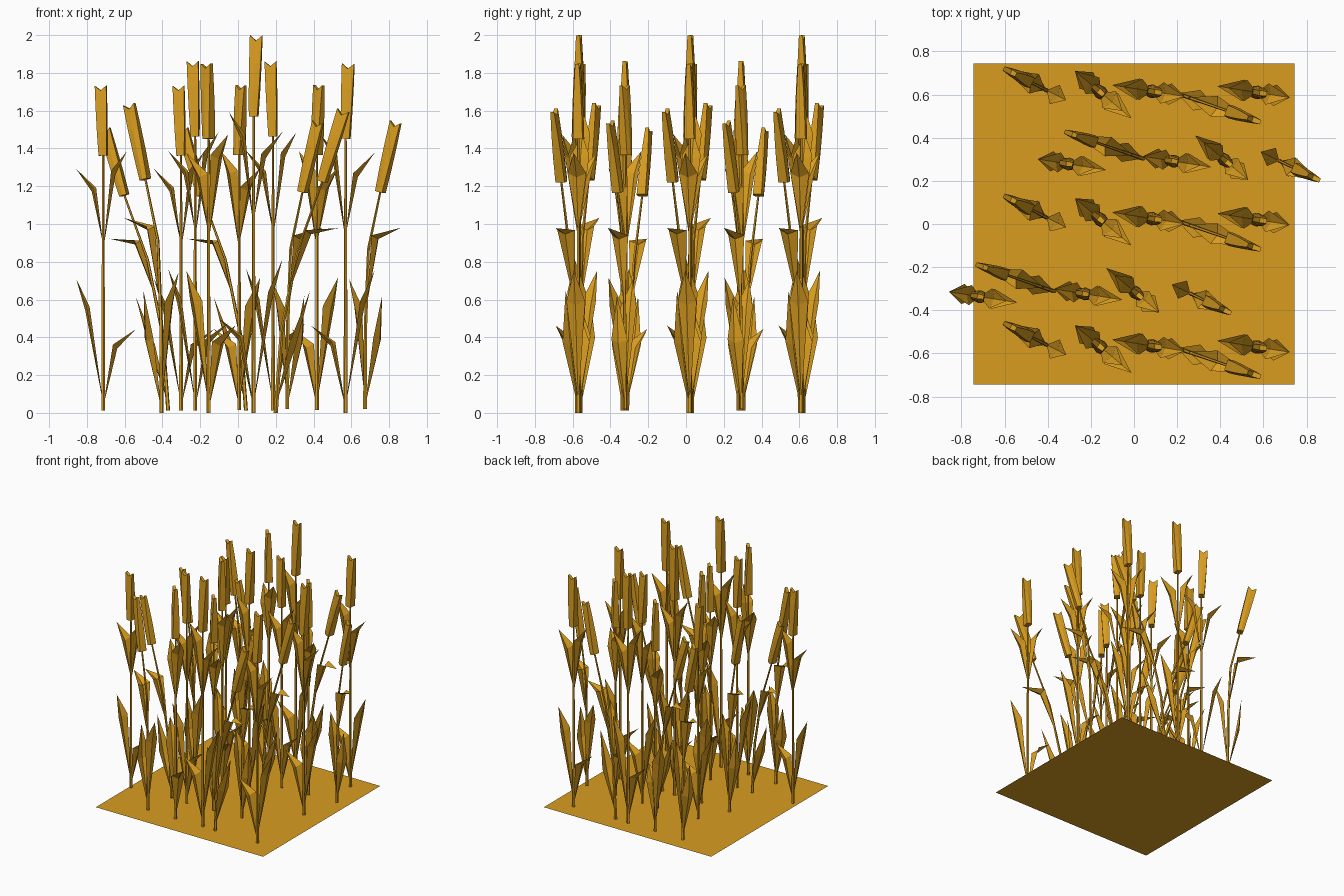
import bpy, bmesh, math
from mathutils import Vector, Matrix

if "Cube" in bpy.data.objects:
    bpy.data.objects.remove(bpy.data.objects["Cube"])

gold = bpy.data.materials.new("wheat gold")
gold.diffuse_color = (0.69, 0.335, 0.014, 1)
gold.use_nodes = True
gold.node_tree.nodes["Principled BSDF"].inputs["Base Color"].default_value = gold.diffuse_color


def finish(bm, name):
    me = bpy.data.meshes.new(name)
    bm.to_mesh(me)
    bm.free()
    me.materials.append(gold)
    ob = bpy.data.objects.new(name, me)
    bpy.context.collection.objects.link(ob)
    return ob


def loft(bm, rings):
    """Skin closed rings of points; returns the rings of vertices."""
    rv = [[bm.verts.new(p) for p in r] for r in rings]
    n = len(rv[0])
    for a, b in zip(rv, rv[1:]):
        for i in range(n):
            bm.faces.new((a[i], a[(i + 1) % n], b[(i + 1) % n], b[i]))
    bm.faces.new(rv[0][::-1])
    return rv


def add_stem(bm, path):
    rings = []
    for k, (x, z) in enumerate(path):
        r = 0.011 - 0.005 * k / (len(path) - 1)
        rings.append([(x + r * math.cos(a), r * math.sin(a), z)
                      for a in (i * math.tau / 5 for i in range(5))])
    loft(bm, rings)


def add_head(bm, bottom, top):
    """Flattened ear: wide from the front, tapering from the side, notched top."""
    b, t = Vector((bottom[0], 0, bottom[1])), Vector((top[0], 0, top[1]))
    up = (t - b).normalized()
    side = Vector((up.z, 0, -up.x))
    dep = Vector((0, 1, 0))
    rings = []
    for f, w, d, notch in ((0, .021, .030, 0), (.35, .026, .027, .01),
                           (.68, .029, .021, .015), (1, .031, .012, .025)):
        c = b.lerp(t, f)
        ring = []
        for u, v in ((-1, -.8), (0, -1), (1, -.8), (1, .8), (0, 1), (-1, .8)):
            ring.append(c + side * u * w + dep * v * d - up * (notch if u == 0 else 0))
        rings.append(ring)
    v = loft(bm, rings)[-1]
    # V-shaped cap
    bm.faces.new((v[0], v[1], v[4], v[5]))
    bm.faces.new((v[1], v[2], v[3], v[4]))


def add_leaf(bm, base, bend, tip, hw=.047):
    """Creased blade: narrow at the stem, widest at the bend, pointed tip."""
    s = 1 if tip[0] > base[0] else -1
    vb = bm.verts.new((base[0], 0, base[1]))
    vt = bm.verts.new((tip[0], 0, tip[1]))
    l, r = [bm.verts.new((bend[0], y, bend[1])) for y in (-hw, hw)]
    c = bm.verts.new((bend[0] + s * .016, 0, bend[1] - .02))
    for tri in ((vb, l, c), (vb, c, r), (l, vt, c), (c, vt, r)):
        bm.faces.new(tri)


# plant kinds in their own x-z plane: stem path, ear top, leaves (base, bend, tip)
KINDS = {
    "straight": ([(0, 0), (0, .7), (0, 1.35)], (-.013, 1.72),
                 [((0, .04), (-.08, .55), (-.145, .70)), ((0, .02), (.06, .35), (.175, .43)),
                  ((0, .88), (-.045, 1.18), (-.145, 1.28)), ((0, .85), (.05, 1.27), (.125, 1.37))]),
    "leaning": ([(0, 0), (.003, .45), (.02, .85), (.09, 1.15)], (.18, 1.52),
                [((0, .04), (-.04, .54), (-.095, .69)), ((0, .02), (.07, .37), (.10, .60)),
                 ((.01, .55), (.06, .92), (.21, .96))]),
    "bowing": ([(0, 0), (.03, .4), (.115, .8), (.245, 1.14)], (.355, 1.49),
               [((0, .04), (.09, .35), (.18, .60)),
                ((.05, .55), (.17, .90), (.33, .91))]),
}


def add_plant(kind, x, y, z, deg, scale):
    path, top, leaves = KINDS[kind]
    bm = bmesh.new()
    add_stem(bm, path)
    add_head(bm, path[-1], top)
    for lf in leaves:
        add_leaf(bm, *lf)
    m = (Matrix.Translation((x, y, z)) @ Matrix.Rotation(math.radians(deg), 4, 'Z')
         @ Matrix.Diagonal((scale[0], scale[0], scale[1], 1)))
    bmesh.ops.transform(bm, matrix=m, verts=bm.verts)
    finish(bm, kind + "_wheat_stalk")


# ground sheet
bm = bmesh.new()
bmesh.ops.create_grid(bm, x_segments=1, y_segments=1, size=.743)
finish(bm, "ground_sheet")

# three matching rows of tall plants
for y in (-.57, .02, .61):
    s = (1.065, 1.075)
    add_plant("leaning", -.405, y + .01, 0, 153, s)
    add_plant("straight", -.155, y, 0, -40, s)
    add_plant("straight", .083, y + .005, 0, 171, (1.065, 1.162))
    add_plant("bowing", .2, y - .005, 0, -19, s)
    add_plant("straight", .57, y, 0, 171, s)

# two offset rows of shorter plants
for dx, y in ((0, .288), (-.412, -.327)):
    s = (1, 1)
    add_plant("bowing", .042 + dx, y + .015, .012, 161, s)
    add_plant("straight", -.302 + dx, y - .01, .012, -9, s)
    add_plant("straight", .185 + dx, y + .003, .012, -9, (1, 1.075))
    add_plant("straight", .418 + dx, y + .01, .015, 140, s)
    add_plant("leaning", .673 + dx, y + .005, .02, -26, s)
